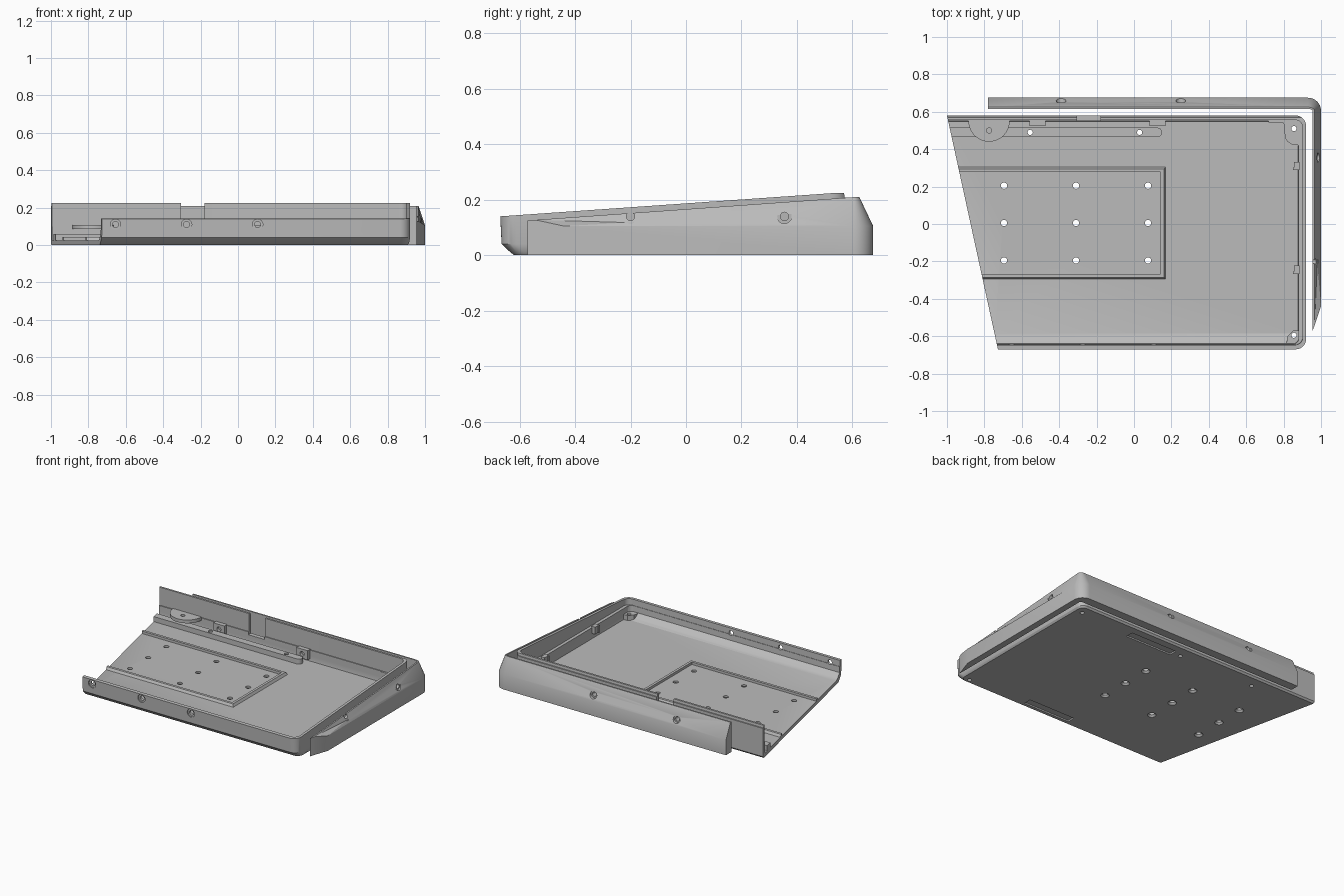
import bpy, bmesh, math
from mathutils import Vector

if "Cube" in bpy.data.objects:
    bpy.data.objects.remove(bpy.data.objects["Cube"])

grey = bpy.data.materials.new("plain grey")
grey.diffuse_color = (0.5, 0.5, 0.5, 1)
grey.use_nodes = True
grey.node_tree.nodes["Principled BSDF"].inputs["Base Color"].default_value = grey.diffuse_color


def loft(name, rings):
    """Closed solid through rings of equal point count."""
    bm = bmesh.new()
    vs = [[bm.verts.new(p) for p in r] for r in rings]
    n = len(vs[0])
    for a, b in zip(vs, vs[1:]):
        for i in range(n):
            j = (i + 1) % n
            bm.faces.new((a[i], a[j], b[j], b[i]))
    bm.faces.new(vs[0][::-1])
    bm.faces.new(vs[-1])
    bmesh.ops.recalc_face_normals(bm, faces=bm.faces)
    me = bpy.data.meshes.new(name)
    bm.to_mesh(me)
    bm.free()
    me.materials.append(grey)
    ob = bpy.data.objects.new(name, me)
    bpy.context.collection.objects.link(ob)
    return ob


def slab(name, pts, z0, z1):
    return loft(name, [[(x, y, z) for x, y in pts] for z in (z0, z1)])


def box(name, x0, x1, y0, y1, z0, z1):
    return slab(name, [(x0, y0), (x1, y0), (x1, y1), (x0, y1)], z0, z1)


def drill(start, direction, steps, n=24):
    """Stepped round cutter; steps are (distance, radius)."""
    d = Vector(direction).normalized()
    u = d.orthogonal().normalized()
    v = d.cross(u)
    s = Vector(start)
    return loft("hole_cutter", [[s + d * t + r * (u * math.cos(2 * math.pi * i / n) + v * math.sin(2 * math.pi * i / n))
                                 for i in range(n)] for t, r in steps])


def cut(ob, cutters):
    for c in cutters:
        m = ob.modifiers.new("cut", "BOOLEAN")
        m.operation, m.solver, m.object = "DIFFERENCE", "EXACT", c
        bpy.context.view_layer.objects.active = ob
        bpy.ops.object.modifier_apply(modifier=m.name)
    for c in set(cutters):
        bpy.data.objects.remove(c)


def smooth(ob):
    bpy.ops.object.select_all(action="DESELECT")
    ob.select_set(True)
    bpy.context.view_layer.objects.active = ob
    bpy.ops.object.shade_smooth_by_angle(angle=math.radians(28))


def xl(y):
    """Slanted open left edge."""
    return -1 + 0.218 * (0.58 - y)


def outline(z, x1, y0, y1, r, left=-1.1):
    """Straight left side, rounded right corners."""
    pts = [(left, y0, z)]
    for cy, a0 in ((y0 + r, -90), (y1 - r, 0)):
        for i in range(9):
            a = math.radians(a0 + i * 11.25)
            pts.append((x1 - r + r * math.cos(a), cy + r * math.sin(a), z))
    return pts + [(left, y1, z)]


# Tray body: outer shell with bevelled underside, hollowed and trimmed
tray = loft("tray", [outline(0, 0.905, -0.62, 0.57, 0.04),
                     outline(0.012, 0.915, -0.635, 0.58, 0.05),
                     outline(0.04, 0.92, -0.665, 0.58, 0.055),
                     outline(0.3, 0.92, -0.678, 0.58, 0.055)])
cavity = loft("cavity", [outline(0.025, 0.878, -0.585, 0.548, 0.02, -1.2),
                         outline(0.035, 0.88, -0.61, 0.55, 0.03, -1.2),
                         outline(0.06, 0.88, -0.64, 0.55, 0.03, -1.2),
                         outline(0.10, 0.88, -0.642, 0.55, 0.03, -1.2),
                         outline(0.10, 0.902, -0.645, 0.556, 0.04, -1.2),
                         outline(0.4, 0.902, -0.655, 0.556, 0.04, -1.2)])
side = [(-0.8, 0.131), (0.545, 0.225), (0.57, 0.225), (0.572, 0.208),
        (0.7, 0.208), (0.7, 0.5), (-0.8, 0.5)]
top_cut = loft("top_cut", [[(x, y, z) for y, z in side] for x in (-1.5, 1.5)])
left_cut = slab("left_cut", [(-1.6, -1), (xl(-1), -1), (xl(1), 1), (-1.6, 1)], -0.5, 0.5)
notch = box("notch", -0.305, -0.18, 0.5, 0.7, 0.08, 0.4)
cutters = [cavity, top_cut, left_cut, notch]

# Mounting holes through the floor, countersunk below
for x in (-0.695, -0.31, 0.075):
    for y in (0.205, 0.005, -0.195):
        cutters.append(drill((x, y, -0.01), (0, 0, 1), [(0, 0.028), (0.01, 0.028), (0.022, 0.017), (0.08, 0.017)]))
# Screw holes in the front wall
for x in (-0.655, -0.275, 0.105):
    cutters.append(drill((x, -0.72, 0.11), (0, 1, 0), [(0, 0.028), (0.06, 0.028), (0.06, 0.016), (0.13, 0.016)]))
# Shallow foot recesses under the floor
for x, y in ((0.27, 0.49), (0.22, -0.57)):
    cutters.append(box("foot_recess", x - 0.18, x + 0.18, y - 0.028, y + 0.028, -0.05, 0.01))
posts_xy = ((0.855, 0.51), (0.855, -0.595))
rail_xy = (-0.555, 0.03)


def pin(x, y):
    return drill((x, y, -0.02), (0, 0, 1), [(0, 0.014), (0.3, 0.014)], 16)


cutters += [pin(x, y) for x, y in posts_xy] + [pin(x, 0.49) for x in rail_xy]
cut(tray, cutters)
smooth(tray)

# Raised frame round the mounting plate: three ridges with sloped outer sides
F = 0.024
xr, yb, yt = 0.17, -0.295, 0.305
ridge = []
for y_out, s in ((yb, 1), (yt, -1)):
    prof = [(0, F), (0.01, 0.042), (0.028, 0.042), (0.028, F)]
    rings = [[(xl(y_out + s * d), y_out + s * d, z) for d, z in prof],
             [(xr - d, y_out + s * d, z) for d, z in prof]]
    loft("frame_ridge_long", rings)
prof = [(0, F), (0.01, 0.042), (0.028, 0.042), (0.028, F)]
loft("frame_ridge_end", [[(xr - d, yb + d, z) for d, z in prof],
                         [(xr - d, yt - d, z) for d, z in prof]])

# Guide rail with rounded end
rail_pts = [(xl(0.465), 0.465)]
rail_pts += [(0.125 + 0.025 * math.cos(math.radians(a)), 0.49 + 0.025 * math.sin(math.radians(a)))
             for a in range(-90, 91, 15)]
rail_pts += [(xl(0.515), 0.515)]
rail = slab("guide_rail", rail_pts, 0.02, 0.06)
cut(rail, [pin(x, 0.49) for x in rail_xy])
smooth(rail)

# Half-round tab on the back wall
tab_pts = [(-0.775 + 0.11 * math.cos(math.radians(a)), 0.55 + 0.11 * math.sin(math.radians(a)))
           for a in range(180, 361, 10)]
tab = slab("screw_tab", tab_pts, 0.085, 0.108)
cut(tab, [pin(-0.775, 0.5)])
smooth(tab)

# Nut blocks on the back wall
for x in (-0.515, 0.125):
    b = box("nut_block", x - 0.043, x + 0.043, 0.525, 0.555, 0.04, 0.105)
    cut(b, [drill((x, 0.5, 0.072), (0, 1, 0), [(0, 0.016), (0.045, 0.016)], 16)])

# Corner posts
back_post = slab("back_corner_post", [(0.72, 0.552), (0.72, 0.543), (0.8, 0.54), (0.808, 0.46),
                                      (0.82, 0.44), (0.845, 0.425), (0.885, 0.42),
                                      (0.885, 0.54), (0.87, 0.552)], 0.02, 0.10)
cut(back_post, [pin(*posts_xy[0])])
front_post = slab("front_corner_post", [(0.815, -0.642), (0.865, -0.642), (0.883, -0.62),
                                        (0.883, -0.57), (0.85, -0.57), (0.82, -0.6)], 0.02, 0.06)
cut(front_post, [pin(*posts_xy[1])])

# Small clips on the right wall
for y in (0.31, -0.245):
    box("side_clip", 0.855, 0.885, y - 0.022, y + 0.022, 0.06, 0.11)
    box("side_clip_hook", 0.85, 0.862, y - 0.022, y - 0.008, 0.06, 0.11)


# Detached edge trim wrapping the back and right sides
def top_z(y):
    return min(0.21, 0.125 + 0.0714 * (y + 0.575))


def section(inner, outer, crest):
    (xi, yi), (xo, yo), (xc, yc) = inner, outer, crest
    return [(xi, yi, 0), (xo, yo, 0), (xo, yo, 0.105), (xc, yc, top_z(yc)), (xi, yi, top_z(yi))]


rings = [section((-0.78, 0.615), (-0.78, 0.675), (-0.78, 0.625))]
for i in range(11):
    a = math.radians(90 - 9 * i)
    c, s = math.cos(a), math.sin(a)
    rings.append(section((0.93 + 0.025 * c, 0.605 + 0.01 * s), (0.93 + 0.07 * c, 0.605 + 0.07 * s),
                         (0.93 + 0.035 * c, 0.605 + 0.02 * s)))
rings.append(section((0.955, -0.572), (1.0, -0.44), (0.965, -0.543)))
trim = loft("edge_trim", rings)
steps = [(0, 0.026), (0.06, 0.026), (0.06, 0.015), (0.2, 0.015)]
cut(trim, [drill((x, 0.71, 0.14), (0, -1, 0), steps) for x in (-0.39, 0.25)]
    + [drill((1.04, y, 0.14), (-1, 0, 0), steps) for y in (-0.2, 0.355)])
smooth(trim)
